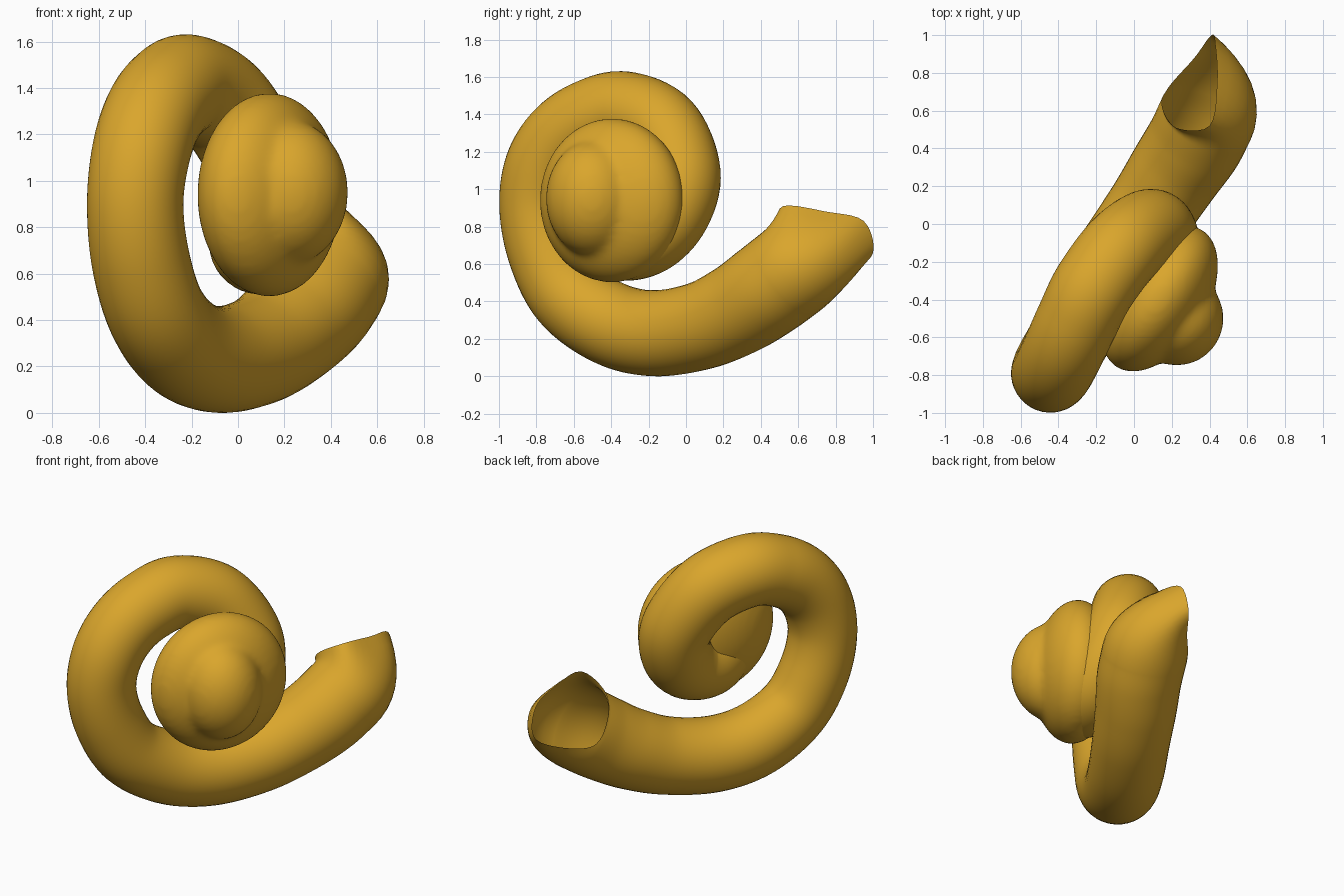
import bpy
import bmesh
import math
from mathutils import Vector, Matrix

cube = bpy.data.objects.get("Cube")
if cube:
    bpy.data.objects.remove(cube)

GOLD = (0.70, 0.38, 0.025, 1)
gold = bpy.data.materials.new("gold")
gold.use_nodes = True
gold.diffuse_color = GOLD
gold.node_tree.nodes["Principled BSDF"].inputs["Base Color"].default_value = GOLD


def finish(name, bm):
    bmesh.ops.recalc_face_normals(bm, faces=bm.faces)
    mesh = bpy.data.meshes.new(name)
    bm.to_mesh(mesh)
    bm.free()
    mesh.materials.append(gold)
    mesh.shade_smooth()
    obj = bpy.data.objects.new(name, mesh)
    bpy.context.collection.objects.link(obj)
    return obj


def catmull(a, b, c, d, t):
    return 0.5 * (2 * b + (c - a) * t + (2 * a - 5 * b + 4 * c - d) * t ** 2
                  + (3 * b - a - 3 * c + d) * t ** 3)


def spline(knots, steps):
    return [catmull(*knots[i:i + 4], s / steps)
            for i in range(len(knots) - 3) for s in range(steps)]


# Coiled tube: centre line x, y, z and radius, from behind the mouth inwards
PATH = [
    (0.38, 0.55, 0.55, 0.26), (0.32, 0.43, 0.46, 0.257),
    (0.22, 0.28, 0.36, 0.247), (0.09, 0.08, 0.27, 0.235), (-0.08, -0.17, 0.23, 0.23),
    (-0.23, -0.40, 0.28, 0.225), (-0.35, -0.62, 0.43, 0.215), (-0.42, -0.74, 0.66, 0.212),
    (-0.443, -0.79, 0.90, 0.208), (-0.42, -0.76, 1.11, 0.212), (-0.37, -0.66, 1.27, 0.215),
    (-0.30, -0.51, 1.37, 0.218), (-0.21, -0.33, 1.41, 0.22), (-0.06, -0.13, 1.32, 0.22),
    (0.08, -0.03, 1.09, 0.215), (0.13, -0.08, 0.89, 0.215), (0.13, -0.21, 0.76, 0.22),
    (0.09, -0.37, 0.73, 0.215), (0.08, -0.51, 0.80, 0.19), (0.09, -0.54, 0.93, 0.16),
]
# Slanted rim of the open mouth
RIM = [
    (0.40, 0.52, 0.91), (0.44, 0.75, 0.88), (0.43, 0.95, 0.83), (0.41, 1.00, 0.66),
    (0.32, 0.88, 0.57), (0.18, 0.72, 0.55), (0.15, 0.62, 0.66), (0.22, 0.51, 0.80),
]
STEPS = 8
RIM_STEPS = 5
SIDES = len(RIM) * RIM_STEPS

knots = [Vector(p) for p in PATH]
knots = [2 * knots[0] - knots[1]] + knots + [2 * knots[-1] - knots[-2]]
samples = spline(knots, STEPS) + [knots[-2]]
centres = [s.to_3d() for s in samples]

loops = []
axis, side = None, None
for i, (c, s) in enumerate(zip(centres, samples)):
    tangent = (centres[min(i + 1, len(centres) - 1)] - centres[max(i - 1, 0)]).normalized()
    if axis is None:
        side = tangent.orthogonal().normalized()
    else:
        side = axis.rotation_difference(tangent) @ side
    axis = tangent
    other = axis.cross(side)
    loops.append([c + s[3] * (side * math.cos(a) + other * math.sin(a))
                  for a in (math.tau * k / SIDES for k in range(SIDES))])

# Line the rim points up with the first loop, then flare the tube out to them
rim = [Vector(p) for p in RIM]
rim = spline(rim[-1:] + rim + rim[:2], RIM_STEPS)
choices = [r[k:] + r[:k] for r in (rim, rim[::-1]) for k in range(SIDES)]
start = loops[0]
rim = min(choices, key=lambda r: sum((p - q).length_squared for p, q in zip(r, start)))
outward = (centres[0] - centres[1]).normalized()
for n in range(1, STEPS + 1):
    t = n / STEPS
    loops.insert(0, [(1 - t) ** 2 * p + t * t * q
                     + 2 * t * (1 - t) * (p + outward * 0.5 * (q - p).length)
                     for p, q in zip(start, rim)])

bm = bmesh.new()
rings = [[bm.verts.new(p) for p in loop] for loop in loops]
for a, b in zip(rings, rings[1:]):
    for k in range(SIDES):
        n = (k + 1) % SIDES
        bm.faces.new((a[k], a[n], b[n], b[k]))
bm.faces.new(rings[-1])
finish("coiled_tube", bm)

# Rounded core of the coil: a broad disc with a blunt bulge on its outer side
bm = bmesh.new()
turn = Matrix.Rotation(math.atan2(-0.53, 0.85), 4, 'Z')
for centre, size in (((0.135, -0.395, 0.94), (0.25, 0.43, 0.44)),
                     ((0.225, -0.50, 0.95), (0.25, 0.25, 0.31))):
    bmesh.ops.create_uvsphere(
        bm, u_segments=48, v_segments=24, radius=1,
        matrix=Matrix.Translation(centre) @ turn @ Matrix.Diagonal((*size, 1)))
core = finish("coil_core", bm)
remesh = core.modifiers.new("blend", 'REMESH')
remesh.mode = 'VOXEL'
remesh.voxel_size = 0.018
remesh.use_smooth_shade = True
smooth = core.modifiers.new("soften", 'SMOOTH')
smooth.factor = 0.5
smooth.iterations = 20
